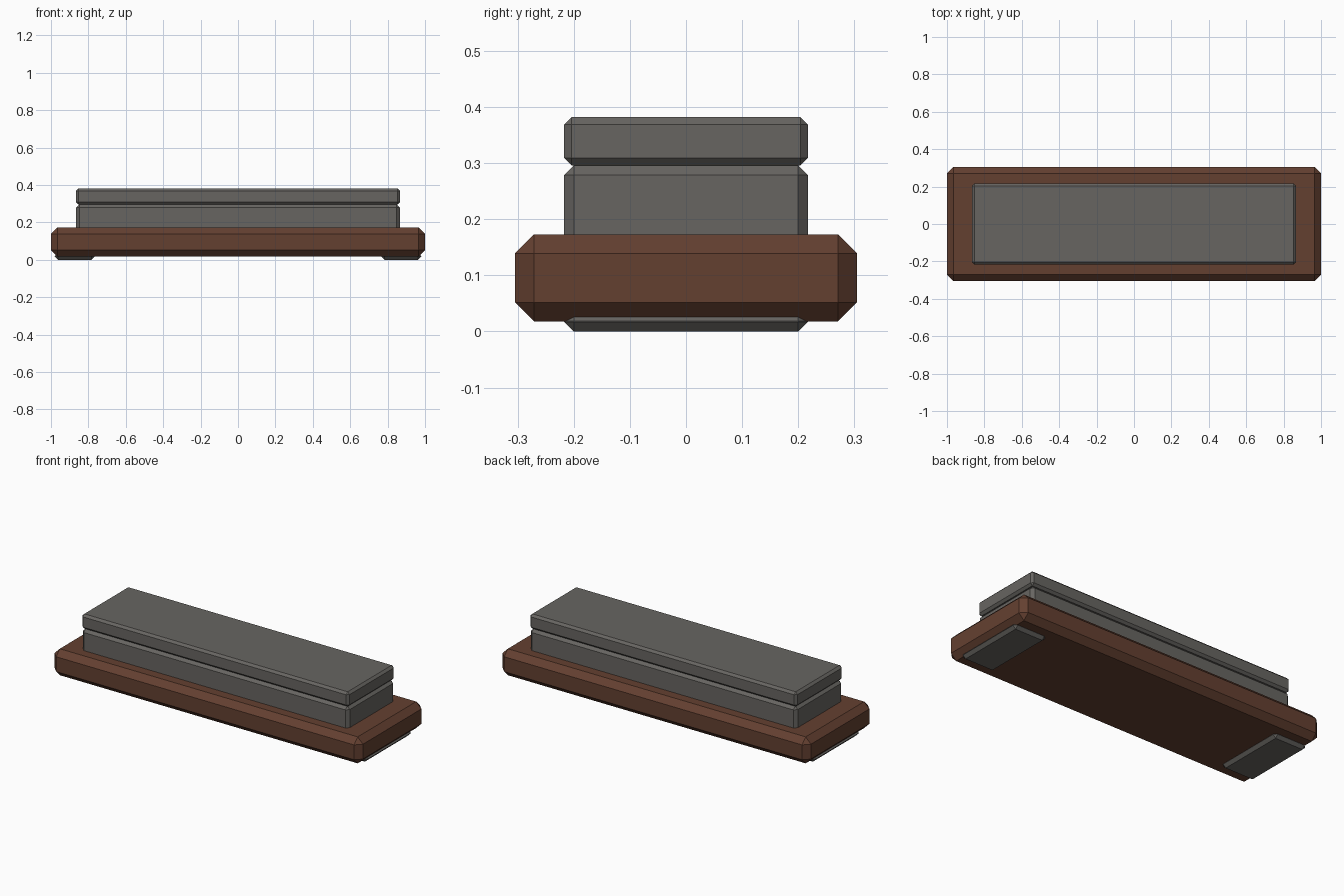
import bpy
import bmesh
from mathutils import Matrix, Vector

cube = bpy.data.objects.get("Cube")
if cube:
    bpy.data.objects.remove(cube, do_unlink=True)


def make_material(name, rgb):
    mat = bpy.data.materials.new(name)
    mat.use_nodes = True
    colour = (*rgb, 1.0)
    mat.diffuse_color = colour
    mat.node_tree.nodes["Principled BSDF"].inputs["Base Color"].default_value = colour
    return mat


def chamfered_block(name, mat, half_x, half_y, bottom, top, chamfer, x=0.0):
    """Box with every edge cut at 45 degrees, flat shaded."""
    bm = bmesh.new()
    size = Vector((2 * half_x, 2 * half_y, top - bottom))
    bmesh.ops.create_cube(bm, size=1.0, matrix=Matrix.Diagonal(size).to_4x4())
    bmesh.ops.bevel(bm, geom=bm.edges[:], offset=chamfer, offset_type='OFFSET',
                    segments=1, affect='EDGES', clamp_overlap=True)
    mesh = bpy.data.meshes.new(name)
    bm.to_mesh(mesh)
    bm.free()
    mesh.materials.append(mat)
    obj = bpy.data.objects.new(name, mesh)
    obj.location = (x, 0, (bottom + top) / 2)
    bpy.context.collection.objects.link(obj)
    return obj


wood = make_material("brown wood", (0.127, 0.051, 0.030))
stone = make_material("grey stone", (0.136, 0.130, 0.120))

# Wooden tray
chamfered_block("wooden_base", wood, 1.0, 0.305, 0.018, 0.173, 0.034)

# Two stacked stone slabs, the lower one set into the tray
chamfered_block("lower_stone", stone, 0.865, 0.217, 0.13, 0.296, 0.017)
chamfered_block("upper_stone", stone, 0.867, 0.217, 0.296, 0.382, 0.013)

# Thin pads under both ends
for side, label in ((1, "left"), (-1, "right")):
    chamfered_block(label + "_foot_pad", stone, 0.107, 0.217, 0.0, 0.036, 0.017,
                    x=side * 0.873)
